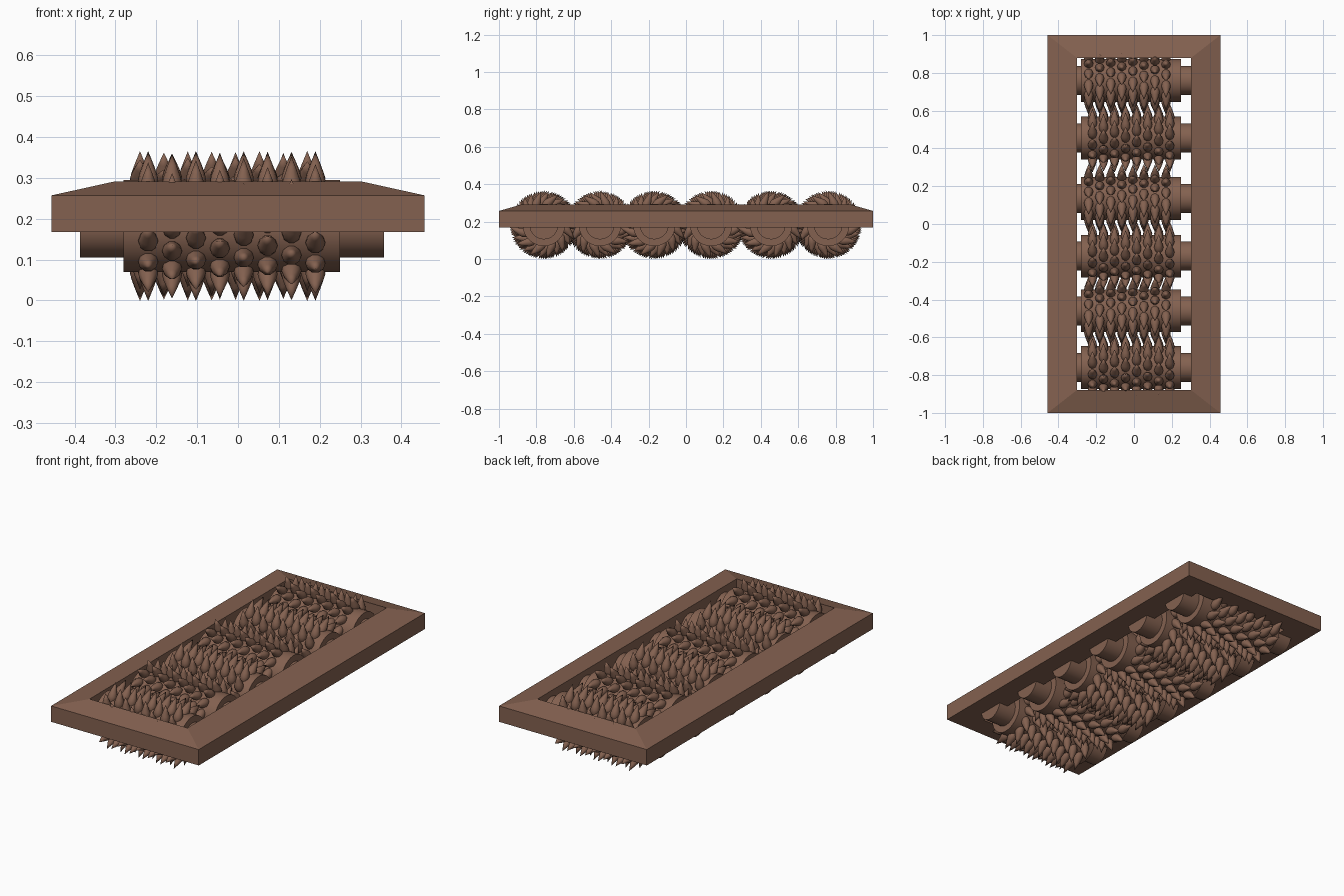
import bpy, bmesh, math
from mathutils import Matrix, Vector

if "Cube" in bpy.data.objects:
    bpy.data.objects.remove(bpy.data.objects["Cube"])

brown = bpy.data.materials.new("brown metal")
brown.diffuse_color = (0.23, 0.12, 0.08, 1)
brown.use_nodes = True
brown.node_tree.nodes["Principled BSDF"].inputs["Base Color"].default_value = brown.diffuse_color


def finish(bm, name, smooth=None):
    bmesh.ops.recalc_face_normals(bm, faces=bm.faces)
    me = bpy.data.meshes.new(name)
    bm.to_mesh(me)
    bm.free()
    me.materials.append(brown)
    ob = bpy.data.objects.new(name, me)
    bpy.context.collection.objects.link(ob)
    if smooth:
        bpy.ops.object.select_all(action='DESELECT')
        ob.select_set(True)
        bpy.context.view_layer.objects.active = ob
        bpy.ops.object.shade_smooth_by_angle(angle=math.radians(smooth))
    return ob


# Frame: rectangular ring with a sloped top
bm = bmesh.new()
loops = []
for hx, hy, z in [(0.457, 1, 0.168), (0.457, 1, 0.257), (0.303, 0.88, 0.291), (0.303, 0.88, 0.168)]:
    loops.append([bm.verts.new((sx * hx, sy * hy, z))
                  for sx, sy in [(-1, -1), (1, -1), (1, 1), (-1, 1)]])
for k in range(4):
    a, b = loops[k], loops[(k + 1) % 4]
    for i in range(4):
        j = (i + 1) % 4
        bm.faces.new((a[i], a[j], b[j], b[i]))
finish(bm, "frame")

CZ = 0.182
TOOTH = [(0.005, 0.016), (0.016, 0.022), (0.032, 0.0245), (0.05, 0.021), (0.075, 0.0125)]
TIP = 0.108
LEAN = math.radians(53)
SIDES = 10


def add_cylinder(bm, x0, x1, r):
    m = Matrix.Translation(((x0 + x1) / 2, 0, 0)) @ Matrix.Rotation(math.pi / 2, 4, 'Y')
    bmesh.ops.create_cone(bm, cap_ends=True, segments=48, radius1=r, radius2=r,
                          depth=x1 - x0, matrix=m)


def add_tooth(bm, x, ang, lean):
    # teardrop spike leaning along the direction of rotation
    rad = Vector((0, math.sin(ang), math.cos(ang)))
    d = Vector((0, math.sin(ang + lean), math.cos(ang + lean)))
    u = Vector((1, 0, 0))
    v = d.cross(u)
    base = Vector((x, 0, 0)) + rad * 0.097
    rings = [[bm.verts.new(base + d * t + (u * math.cos(a) + v * math.sin(a)) * r)
              for a in [2 * math.pi * i / SIDES for i in range(SIDES)]] for t, r in TOOTH]
    for a, b in zip(rings, rings[1:]):
        for i in range(SIDES):
            j = (i + 1) % SIDES
            bm.faces.new((a[i], a[j], b[j], b[i]))
    for ring, t in ((rings[0], 0), (rings[-1], TIP)):
        p = bm.verts.new(base + d * t)
        for i in range(SIDES):
            bm.faces.new((ring[i], ring[(i + 1) % SIDES], p))


# Six toothed rollers, neighbours turning opposite ways
COUNT = 12
for n, y in enumerate([-0.76, -0.46, -0.17, 0.135, 0.455, 0.76]):
    side = 1 if n % 2 == 0 else -1
    bm = bmesh.new()
    add_cylinder(bm, -0.28, 0.25, 0.113)
    add_cylinder(bm, -0.387, 0.357, 0.077)
    for c in range(8):
        x = -0.22 + 0.0585 * c - (0.02 if side < 0 else 0)
        for k in range(COUNT):
            add_tooth(bm, x, (k + 0.5 * (c % 2) + 0.06 * c) * 2 * math.pi / COUNT, side * LEAN)
    ob = finish(bm, f"toothed_roller_{n + 1}", 40)
    ob.location = (0, y, CZ)
